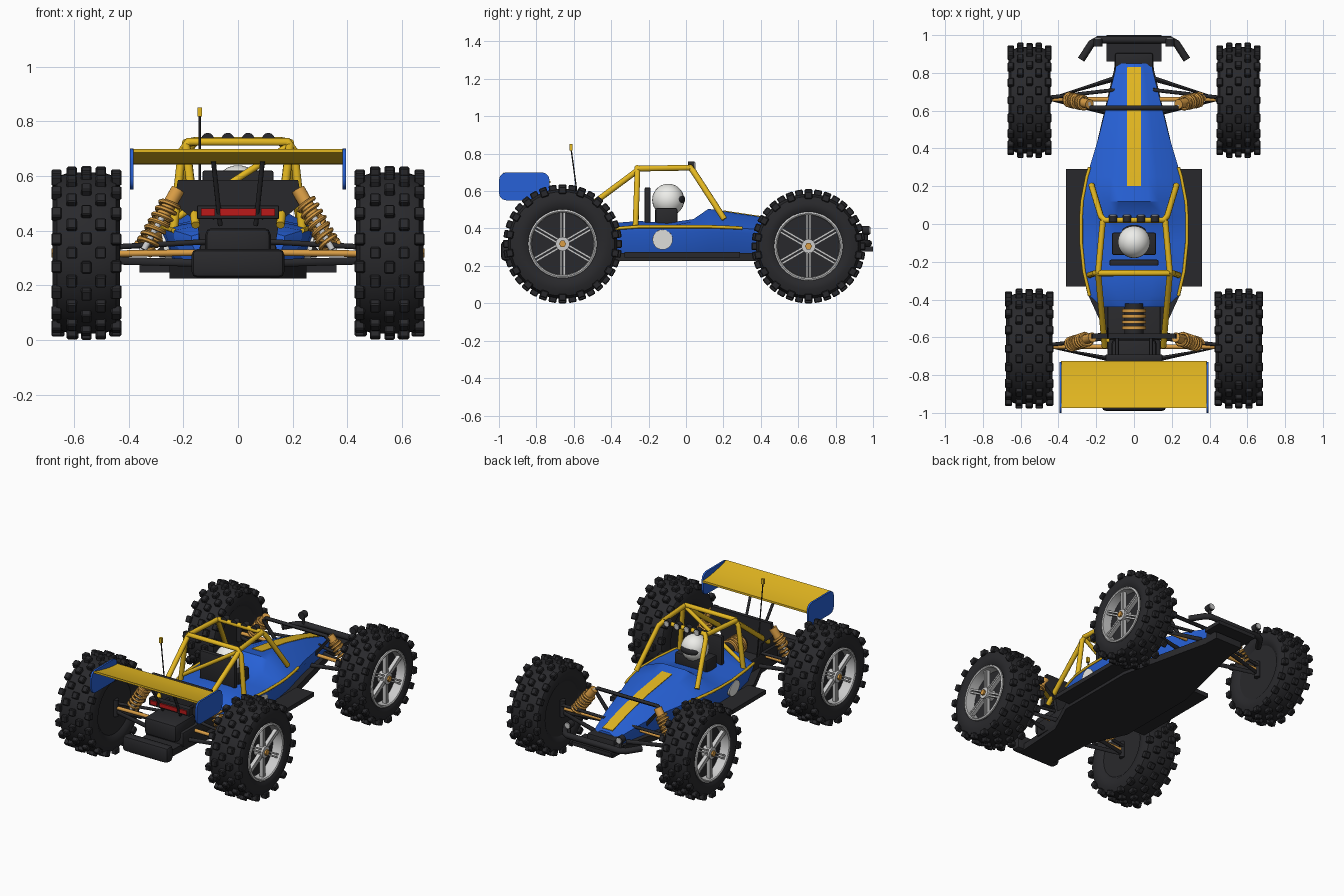
import bpy, bmesh, math
from mathutils import Vector, Matrix

if "Cube" in bpy.data.objects:
    bpy.data.objects.remove(bpy.data.objects["Cube"])

def material(name, r, g, b):
    m = bpy.data.materials.new(name)
    m.diffuse_color = (r, g, b, 1)
    m.use_nodes = True
    m.node_tree.nodes["Principled BSDF"].inputs["Base Color"].default_value = m.diffuse_color
    return m

BLACK = material("black", .022, .022, .025)
BLUE = material("blue", .02, .12, .68)
YELLOW = material("yellow", .78, .48, .015)
ORANGE = material("orange", .70, .34, .06)
SILVER = material("silver", .55, .55, .55)
WHITE = material("white", .85, .85, .82)
RED = material("red", .5, .01, .01)

def smooth(ob, angle):
    bpy.ops.object.select_all(action='DESELECT')
    ob.select_set(True)
    bpy.context.view_layer.objects.active = ob
    bpy.ops.object.shade_smooth_by_angle(angle=math.radians(angle))

def finish(name, bm, mat, angle=35):
    bmesh.ops.recalc_face_normals(bm, faces=bm.faces)
    me = bpy.data.meshes.new(name)
    bm.to_mesh(me)
    bm.free()
    me.materials.append(mat)
    ob = bpy.data.objects.new(name, me)
    bpy.context.collection.objects.link(ob)
    smooth(ob, angle)
    return ob

def box(name, c, size, mat, bevel=0):
    bm = bmesh.new()
    bmesh.ops.create_cube(bm, size=1, matrix=Matrix.Translation(c) @ Matrix.Diagonal((*size, 1)))
    if bevel:
        bmesh.ops.bevel(bm, geom=bm.edges[:], offset=bevel, segments=2, affect='EDGES', profile=.5)
    return finish(name, bm, mat)

def loft(name, rings, mat, angle=35):
    bm = bmesh.new()
    vs = [[bm.verts.new(p) for p in ring] for ring in rings]
    n = len(vs[0])
    for a, b in zip(vs, vs[1:]):
        for i in range(n):
            bm.faces.new((a[i], a[(i + 1) % n], b[(i + 1) % n], b[i]))
    bm.faces.new(vs[0])
    bm.faces.new(vs[-1])
    return finish(name, bm, mat, angle)

def tube(name, pts, r, mat, res=2):
    cu = bpy.data.curves.new(name, 'CURVE')
    cu.dimensions = '3D'
    cu.bevel_depth, cu.bevel_resolution, cu.use_fill_caps = r, res, True
    sp = cu.splines.new('POLY')
    sp.points.add(len(pts) - 1)
    for q, p in zip(sp.points, pts):
        q.co = (*p, 1)
    cu.materials.append(mat)
    ob = bpy.data.objects.new(name, cu)
    bpy.context.collection.objects.link(ob)
    smooth_sel = bpy.context.view_layer.objects
    bpy.ops.object.select_all(action='DESELECT')
    ob.select_set(True)
    smooth_sel.active = ob
    bpy.ops.object.convert(target='MESH')
    smooth(bpy.context.object, 46)
    return bpy.context.object

def lathe(name, profile, mat, steps=48):
    # closed (x, radius) profile spun about the x axis
    rings = [[(x, r * math.cos(t), r * math.sin(t)) for x, r in profile]
             for t in (2 * math.pi * i / steps for i in range(steps))]
    bm = bmesh.new()
    vs = [[bm.verts.new(p) for p in ring] for ring in rings]
    n = len(profile)
    for k in range(steps):
        a, b = vs[k], vs[(k + 1) % steps]
        for i in range(n):
            bm.faces.new((a[i], a[(i + 1) % n], b[(i + 1) % n], b[i]))
    return finish(name, bm, mat)

def both(name, pts, r, mat, res=2):
    for side, s in (("left", -1), ("right", 1)):
        tube(f"{side}_{name}", [(s * x, y, z) for x, y, z in pts], r, mat, res)

# Wheels: tyre, lugs, rim, spokes, hub
def wheel(tag, x, y, R, w, n=18):
    T = R - .024
    parts = [lathe(tag + "_tyre", [(-w * .8, .175), (-w * .95, .2), (-w * .97, T - .05), (-w * .85, T - .015),
                                   (-w * .5, T), (w * .5, T), (w * .85, T - .015), (w * .97, T - .05),
                                   (w * .95, .2), (w * .8, .175)], BLACK)]
    bm = bmesh.new()
    for k in range(n):
        for stag, px, wide, h in ((0, -.86, .3, -.013), (0, .86, .3, -.013), (0, 0, .3, 0),
                                  (.5, -.42, .3, 0), (.5, .42, .3, 0)):
            rot = Matrix.Rotation(2 * math.pi * (k + stag) / n, 4, 'X')
            bmesh.ops.create_cube(bm, size=1, matrix=rot @ Matrix.Translation((px * w, 0, T + .005 + h))
                                  @ Matrix.Diagonal((wide * w, .042, .038, 1)))
    bmesh.ops.bevel(bm, geom=bm.edges[:], offset=.005, segments=1, affect='EDGES')
    parts.append(finish(tag + "_tread_lugs", bm, BLACK, 25))
    parts.append(lathe(tag + "_rim", [(w * .3, .165), (w * .93, .168), (w * .97, .175), (w * .93, .184), (w * .3, .184)], SILVER))
    parts.append(tube(tag + "_wheel_dish", [(-w * .8, 0, 0), (w * .4, 0, 0)], .18, BLACK, 10))
    parts.append(tube(tag + "_hub", [(w * .3, 0, 0), (w * .9, 0, 0)], .038, SILVER, 6))
    parts.append(tube(tag + "_wheel_nut", [(w * .8, 0, 0), (w * 1.0, 0, 0)], .019, ORANGE, 1))
    bm = bmesh.new()
    for k in range(6):
        for o in (-.009, .009):
            bmesh.ops.create_cube(bm, size=1, matrix=Matrix.Rotation(k * math.pi / 3, 4, 'X')
                                  @ Matrix.Translation((w * .7, o, .1)) @ Matrix.Diagonal((.025, .011, .14, 1)))
    parts.append(finish(tag + "_spokes", bm, SILVER))
    for p in parts:
        p.location = (x, y, R)
        q = p.copy()
        q.name = p.name + "_left"
        q.location.x, q.rotation_euler.z = -x, math.pi
        bpy.context.collection.objects.link(q)

wheel("front", .553, .655, .305, .115)
wheel("rear", .555, -.66, .318, .127)

# Body shell: y, floor, waist, waist z, deck, deck z
sections = [(-.44, .13, .17, .38, .11, .41), (-.38, .19, .235, .40, .15, .43), (-.25, .22, .265, .41, .17, .44),
            (-.1, .23, .28, .41, .17, .43), (.04, .23, .28, .41, .16, .45), (.12, .22, .275, .41, .13, .505),
            (.25, .2, .25, .405, .12, .485), (.45, .15, .19, .39, .1, .455), (.65, .11, .14, .37, .08, .41),
            (.85, .07, .09, .33, .05, .35)]
rings = []
for y, b, m, mz, t, tz in sections:
    half = [(b, .26), (m, mz - .025), (m, mz), (t, tz - .012), (t * .6, tz)]
    rings.append([(x, y, z) for x, z in half] + [(-x, y, z) for x, z in half[::-1]])
loft("body_shell", rings, BLUE, 30)
loft("nose_stripe", [[(sx, y, z + dz) for sx, dz in ((-.037, -.01), (.037, -.01), (.037, .004), (-.037, .004))]
                     for y, z in ((.2, .493), (.25, .485), (.45, .455), (.65, .41), (.83, .356))], YELLOW)
both("side_stripe", [(m, y, mz) for y, b, m, mz, t, tz in sections[1:7]] + [(.235, .3, .402)], .009, YELLOW)
for s in (-1, 1):
    tube("side_roundel", [(s * .24, -.125, .345), (s * .273, -.125, .34)], .054, WHITE, 8)

# Chassis, side plates, bumpers
half = [(.12, -.97), (.14, -.6), (.25, -.36), (.25, .2), (.105, .82), (.1, .92)]
outline = half + [(-x, y) for x, y in half[::-1]]
loft("chassis_plate", [[(x, y, z) for x, y in outline] for z in (.225, .27)], BLACK)
for s in (-1, 1):
    box("side_plate", (s * .295, -.02, .26), (.13, .62, .028), BLACK)
box("nose_block", (0, .86, .29), (.2, .09, .09), BLACK, .01)
box("front_skid_plate", (0, .93, .29), (.29, .14, .025), BLACK)
tube("front_bumper", [(-.28, .87, .32), (-.225, .955, .32), (-.19, .975, .32), (.19, .975, .32),
                      (.225, .955, .32), (.28, .87, .32)], .02, BLACK, 3)
for s in (-1, 1):
    tube("bumper_lamp", [(s * .19, .94, .39), (s * .19, .98, .39)], .024, BLACK, 4)
    tube("bumper_lamp_lens", [(s * .19, .97, .39), (s * .19, .986, .39)], .019, SILVER, 4)
    tube("bumper_lamp_post", [(s * .19, .965, .32), (s * .19, .96, .39)], .01, BLACK)
box("rear_bumper", (0, -.955, .28), (.34, .07, .105), BLACK, .022)

# Drive unit, motor fins, rear tower, tail light
box("drive_tray", (0, -.6, .3), (.28, .36, .1), BLACK, .01)
box("gearbox", (0, -.72, .35), (.24, .22, .12), BLACK, .025)
tube("motor", [(0, -.42, .4), (0, -.6, .4)], .05, BLACK, 6)
for k in range(4):
    tube("motor_fin", [(0, -.45 - k * .03, .4), (0, -.468 - k * .03, .4)], .063, ORANGE, 6)
tower = [(-.13, .3), (.13, .3), (.15, .43), (.235, .5), (.22, .585), (-.22, .585), (-.235, .5), (-.15, .43)]
loft("rear_shock_tower", [[(x, y, z) for x, z in tower] for y in (-.605, -.58)], BLACK)
box("tail_light_bar", (0, -.71, .467), (.3, .04, .05), BLACK, .005)
for x, w in ((0, .13), (-.11, .05), (.11, .05)):
    box("tail_light", (x, -.733, .467), (w, .012, .026), RED)
for s in (-1, 1):
    tube("tail_light_bracket", [(s * .09, -.6, .45), (s * .09, -.71, .46)], .01, BLACK)

# Suspension
def shock(tag, top, bottom):
    for side in (-1, 1):
        a, b = (Vector((side * p[0], p[1], p[2])) for p in (top, bottom))
        d = b - a
        u = d.cross(Vector((0, 1, 0))).normalized()
        v = d.cross(u).normalized()
        tube(tag + "_shock_body", [a, a + d * .45], .026, ORANGE, 4)
        tube(tag + "_shock_rod", [a, b], .012, SILVER)
        coil = []
        for i in range(85):
            f, t = i / 84, 2 * math.pi * 7 * i / 84
            coil.append(a + d * (.22 + .73 * f) + .034 * (u * math.cos(t) + v * math.sin(t)))
        tube(tag + "_shock_spring", coil, .0085, ORANGE, 1)

shock("rear", (.22, -.6, .55), (.345, -.64, .33))
shock("front", (.235, .635, .49), (.355, .66, .32))
for tag, y, ya, yb in (("front", .66, .77, .58), ("rear", -.65, -.72, -.57)):
    both(tag + "_wishbone", [(.1, ya, .28), (.46, y, .29), (.1, yb, .28)], .014, BLACK)
    both(tag + "_axle", [(.08, y, .32), (.48, y, .315)], .012, ORANGE)
    both(tag + "_upper_link", [(.1, y + .05, .36), (.45, y + .01, .34)], .01, BLACK)
    both(tag + "_upright", [(.45, y, .26), (.45, y, .37)], .02, BLACK)
tube("front_shock_tower", [(-.1, .615, .3), (-.24, .615, .47), (-.22, .615, .49), (.22, .615, .49),
                           (.24, .615, .47), (.1, .615, .3)], .013, BLACK)

# Roll cage and roof lamps
tube("main_hoop", [(-.235, -.27, .41), (-.205, -.26, .69), (-.18, -.26, .725), (.18, -.26, .725),
                   (.205, -.26, .69), (.235, -.27, .41)], .016, YELLOW, 3)
tube("front_hoop", [(-.225, .205, .45), (-.175, .04, .705), (-.155, .02, .728), (.155, .02, .728),
                    (.175, .04, .705), (.225, .205, .45)], .016, YELLOW, 3)
both("roof_rail", [(.165, .02, .725), (.19, -.26, .72)], .016, YELLOW, 3)
both("rear_stay", [(.19, -.26, .71), (.155, -.65, .42)], .016, YELLOW, 3)
tube("hoop_diagonal", [(-.22, -.265, .45), (.185, -.26, .71)], .013, YELLOW, 3)
for x in (-.111, -.037, .037, .111):
    tube("roof_lamp", [(x, .01, .735), (x, .045, .735)], .023, BLACK, 4)
    tube("roof_lamp_lens", [(x, .04, .735), (x, .05, .735)], .018, SILVER, 4)

# Driver and seat
box("seat_back", (0, -.205, .515), (.26, .032, .21), BLACK, .008)
box("driver_torso", (0, -.105, .46), (.235, .12, .1), BLACK, .012)
for name, r, sc, c, mat in (("helmet", .086, (1, 1, 1), (0, -.095, .553), WHITE),
                            ("visor", .062, (1.05, .6, .55), (0, -.042, .555), BLACK)):
    bm = bmesh.new()
    bmesh.ops.create_uvsphere(bm, u_segments=24, v_segments=14, radius=r,
                              matrix=Matrix.Translation(c) @ Matrix.Diagonal((*sc, 1)))
    finish(name, bm, mat)

# Wing, end plates, struts
foil = [(-.975, .686), (-.91, .668), (-.84, .654), (-.78, .645), (-.725, .642)]
loop = foil + [(y, z + .013) for y, z in foil[::-1]]
loft("rear_wing", [[(x, y, z) for y, z in loop] for x in (-.386, .386)], YELLOW)
corners = []
for cy, cz, a0 in ((-.77, .66, 0), (-.96, .66, 90), (-.96, .59, 180), (-.77, .59, 270)):
    corners += [(cy + .04 * math.cos(math.radians(a0 + a)), cz + .04 * math.sin(math.radians(a0 + a)))
                for a in (0, 30, 60, 90)]
for s in (-1, 1):
    loft("wing_end_plate", [[(s * x, y, z) for y, z in corners] for x in (.383, .395)], BLUE)
both("wing_strut", [(.065, -.7, .42), (.09, -.83, .655)], .009, BLACK)

# Antenna
tube("antenna", [(-.14, -.55, .35), (-.14, -.615, .83)], .004, BLACK, 1)
box("antenna_flag", (-.14, -.615, .834), (.018, .018, .034), YELLOW)
